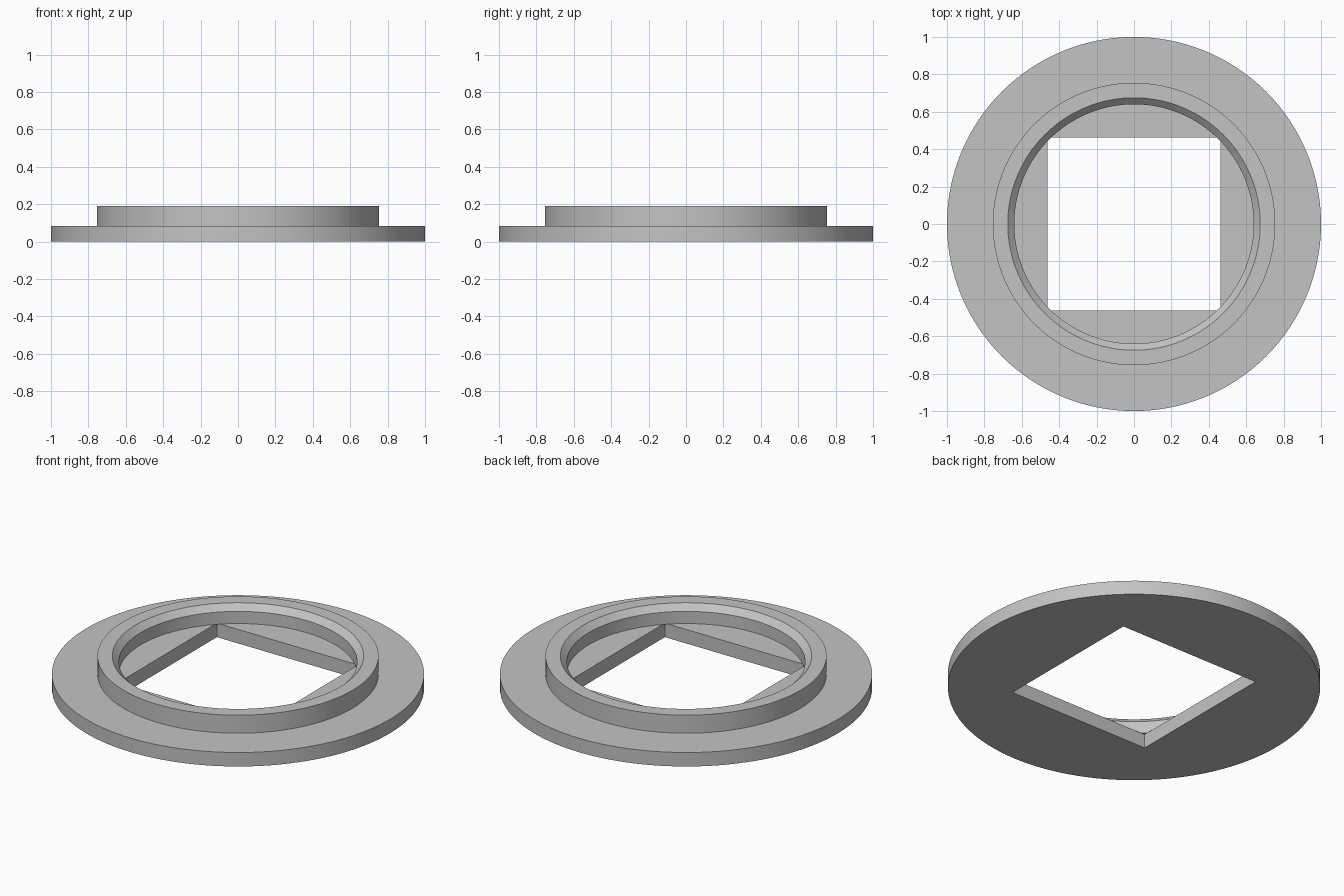
import bpy, bmesh, math

if "Cube" in bpy.data.objects:
    bpy.data.objects.remove(bpy.data.objects["Cube"])

SIDES = 128          # multiple of 8, so the square corners fall on a vertex
HOLE = 0.463         # half width of the square opening
FLANGE_TOP = 0.083
TOP = 0.19

grey = bpy.data.materials.new("plain grey")
grey.diffuse_color = (0.55, 0.55, 0.55, 1)
grey.use_nodes = True
grey.node_tree.nodes["Principled BSDF"].inputs["Base Color"].default_value = grey.diffuse_color


def circle(radius, z):
    return [(radius * math.cos(a), radius * math.sin(a), z) for a in angles]


def square(half, z):
    # circle points pushed radially onto a square outline
    pts = []
    for a in angles:
        c, s = math.cos(a), math.sin(a)
        k = half / max(abs(c), abs(s))
        pts.append((k * c, k * s, z))
    return pts


def ring_solid(name, loops):
    # closed ring skinned through a cycle of loops
    bm = bmesh.new()
    rows = [[bm.verts.new(p) for p in loop] for loop in loops]
    for i, row in enumerate(rows):
        nxt = rows[(i + 1) % len(rows)]
        for j in range(SIDES):
            k = (j + 1) % SIDES
            bm.faces.new((row[j], row[k], nxt[k], nxt[j]))
    bmesh.ops.recalc_face_normals(bm, faces=bm.faces)
    mesh = bpy.data.meshes.new(name)
    bm.to_mesh(mesh)
    bm.free()
    mesh.materials.append(grey)
    obj = bpy.data.objects.new(name, mesh)
    bpy.context.collection.objects.link(obj)
    bpy.ops.object.select_all(action='DESELECT')
    obj.select_set(True)
    bpy.context.view_layer.objects.active = obj
    bpy.ops.object.shade_smooth_by_angle(angle=math.radians(30))
    return obj


angles = [2 * math.pi * i / SIDES for i in range(SIDES)]

# Flat round flange with a square opening
ring_solid("flange", [
    square(HOLE, 0), circle(1, 0),
    circle(1, FLANGE_TOP), square(HOLE, FLANGE_TOP),
])

# Raised collar with a chamfered inner lip
ring_solid("collar", [
    circle(0.64, FLANGE_TOP), circle(0.755, FLANGE_TOP),
    circle(0.755, TOP), circle(0.675, TOP), circle(0.64, TOP - 0.035),
])
